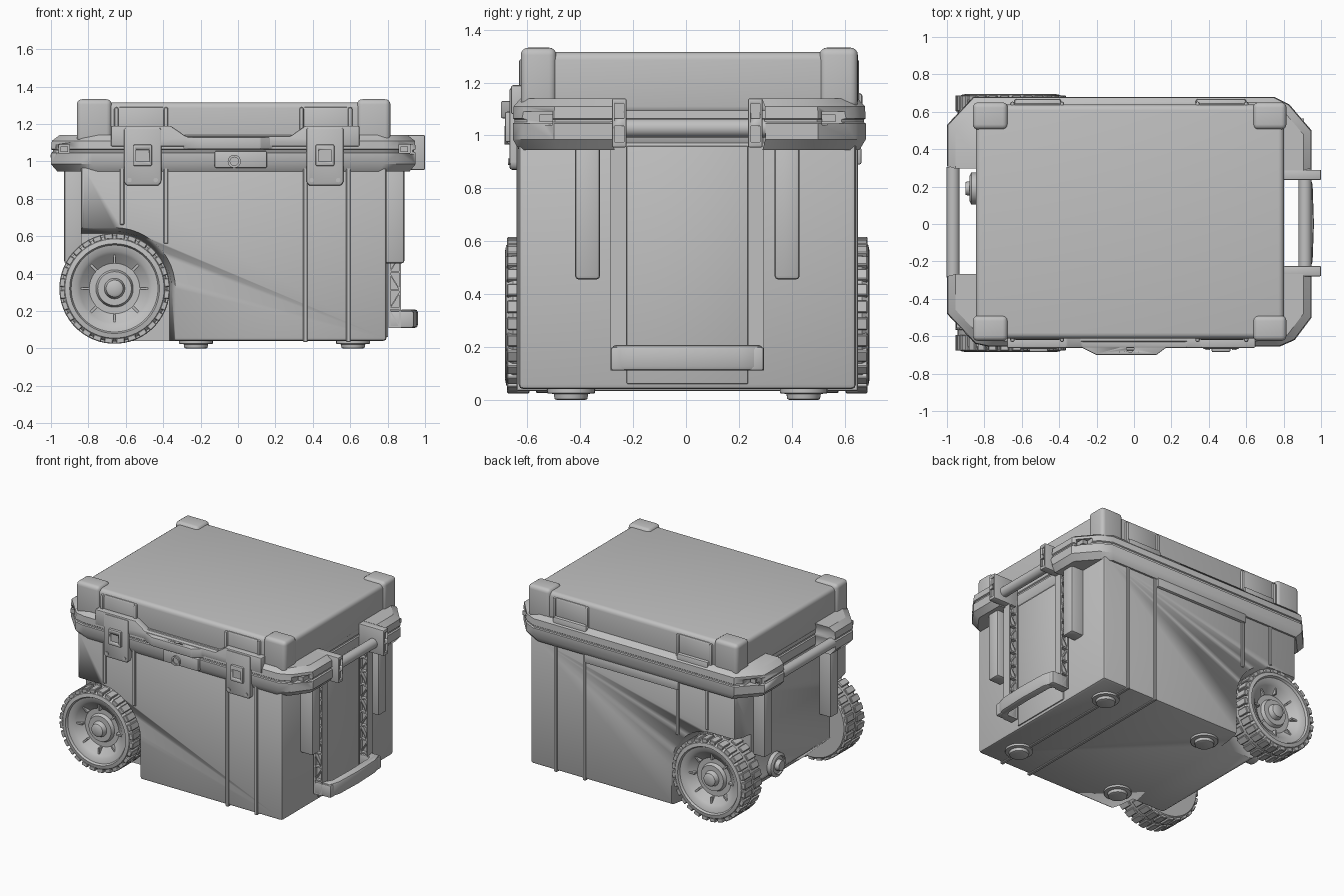
import bpy, bmesh, math
from mathutils import Vector, Matrix

if "Cube" in bpy.data.objects:
    bpy.data.objects.remove(bpy.data.objects["Cube"])

grey = bpy.data.materials.new("plain grey")
grey.use_nodes = True
grey.diffuse_color = (0.53, 0.53, 0.53, 1)
grey.node_tree.nodes["Principled BSDF"].inputs["Base Color"].default_value = grey.diffuse_color
YC = 0.005  # mirror plane of the body


def finish(name, bm, bevel=0, segs=2):
    bmesh.ops.recalc_face_normals(bm, faces=bm.faces)
    if bevel:
        edges = [e for e in bm.edges if e.is_manifold and e.calc_face_angle() > 0.5]
        bmesh.ops.bevel(bm, geom=edges, offset=bevel, segments=segs,
                        affect='EDGES', profile=0.5, clamp_overlap=True)
    mesh = bpy.data.meshes.new(name)
    bm.to_mesh(mesh)
    bm.free()
    mesh.materials.append(grey)
    obj = bpy.data.objects.new(name, mesh)
    bpy.context.scene.collection.objects.link(obj)
    bpy.ops.object.select_all(action='DESELECT')
    obj.select_set(True)
    bpy.context.view_layer.objects.active = obj
    bpy.ops.object.shade_smooth_by_angle(angle=math.radians(35))
    return obj


def loft(name, rings, bevel=0, segs=2):
    bm = bmesh.new()
    rows = [[bm.verts.new(p) for p in ring] for ring in rings]
    n = len(rows[0])
    for a, b in zip(rows, rows[1:]):
        for i in range(n):
            bm.faces.new((a[i], a[(i + 1) % n], b[(i + 1) % n], b[i]))
    bm.faces.new(rows[0])
    bm.faces.new(rows[-1])
    return finish(name, bm, bevel, segs)


def box(name, x, y, z, bevel=0, segs=2):
    return loft(name, [[(x[0], y[0], h), (x[1], y[0], h), (x[1], y[1], h), (x[0], y[1], h)]
                       for h in z], bevel, segs)


def prism_y(name, pts, y, bevel=0):
    return loft(name, [[(px, d, pz) for px, pz in pts] for d in y], bevel)


def lathe(name, profile, centre, axis, steps=48):
    """Turn (radius, distance) pairs about a line through centre."""
    rot = Vector((0, 0, 1)).rotation_difference(Vector(axis)).to_matrix()
    rings = []
    for r, d in profile:
        rings.append([Vector(centre) + rot @ Vector((r * math.cos(t), r * math.sin(t), d))
                      for t in (2 * math.pi * i / steps for i in range(steps))])
    return loft(name, rings)


def cut(obj, cutter):
    mod = obj.modifiers.new("cut", 'BOOLEAN')
    mod.operation = 'DIFFERENCE'
    mod.solver = 'EXACT'
    mod.object = cutter
    dg = bpy.context.evaluated_depsgraph_get()
    mesh = bpy.data.meshes.new_from_object(obj.evaluated_get(dg))
    obj.modifiers.clear()
    obj.data = mesh
    bpy.data.objects.remove(cutter)


def mirrored(y, s):
    return tuple(sorted(YC + s * v for v in y))


# Main body with the wheel end sloping up underneath
body = prism_y("body", [(-.84, .98), (-.84, .24), (-.62, .04), (.795, .04), (.795, .98)],
               (-.633, .643), .018)

# Flared wheel wells
WX, WZ = -.66, .32
def well_ring(r, y):
    arc = [(WX + r * math.cos(t), WZ + r * math.sin(t), 0)
           for t in (math.pi / 2 * i / 12 for i in range(13))]
    pts = [(WX + r, -.1)] + [(p[0], p[1]) for p in arc] + [(-1.1, WZ + r), (-1.1, -.1)]
    return [(px, y, pz) for px, pz in pts]

for s in (-1, 1):
    cut(body, loft("well_cutter", [well_ring(.295, YC + s * .45), well_ring(.305, YC + s * .54),
                                   well_ring(.33, YC + s * .66)]))

# Wrap-around body ribs, the ones over the wheels stop at the well
for x, bottom in ((-.62, .66), (-.385, .56), (.36, .033), (.59, .033)):
    box("body_rib", (x - .012, x + .012), (-.641, .651), (bottom, .97), .004, 1)

# Wheels with tread lugs, dished rims and hubs
tyre = [(.2, .48), (.27, .48), (.283, .495), (.283, .66), (.265, .685), (.24, .69), (.232, .675),
        (.2, .668), (.185, .655), (.135, .615), (.1, .615), (.09, .64), (.055, .64), (.045, .672),
        (.03, .68)]
for s in (-1, 1):
    lathe("wheel", tyre, (WX, YC, WZ), (0, s, 0), 64)
    bm = bmesh.new()
    for i in range(28):
        for half in (0, 1):
            a = 2 * math.pi * (i + half / 2) / 28
            m = (Matrix.Translation((WX, YC + s * (.64 if half else .53), WZ))
                 @ Matrix.Rotation(a, 4, 'Y') @ Matrix.Translation((.28, 0, 0))
                 @ Matrix.Diagonal((.03, .085, .046, 1)))
            bmesh.ops.create_cube(bm, size=1, matrix=m)
    finish("tyre_lugs", bm, .004, 1)
    bm = bmesh.new()
    for i in range(8):
        m = (Matrix.Translation((WX, YC + s * .635, WZ)) @ Matrix.Rotation(math.pi * i / 4, 4, 'Y')
             @ Matrix.Translation((.16, 0, 0)) @ Matrix.Diagonal((.05, .03, .012, 1)))
        bmesh.ops.create_cube(bm, size=1, matrix=m)
    finish("wheel_spokes", bm)
lathe("axle", [(.035, -.5), (.035, .5)], (WX, YC, WZ), (0, 1, 0), 24)

# Drain plug and feet
lathe("drain_plug", [(.085, -.05), (.085, .03), (.065, .04), (.06, .03), (.04, .03), (.035, .06)],
      (-.84, .19, .3), (-1, 0, 0), 32)
for x in (-.225, .615):
    for s in (-1, 1):
        lathe("foot", [(.09, .06), (.09, .025), (.065, .022), (.062, .003), (.055, 0)],
              (x, YC + s * .44, 0), (0, 0, 1), 32)

# Faceted rim with a notch behind each end handle
outline = [(-.85, -.64), (-.78, -.655), (.78, -.655), (.86, -.62), (.95, -.5), (.95, -.28),
           (.8, -.28), (.8, .3), (.95, .3), (.95, .5), (.83, .64), (.75, .68), (-.86, .68),
           (-1, .53), (-1, .31), (-.84, .31), (-.84, -.28), (-1, -.28), (-1, -.48)]
levels = ((.945, .965), (.985, 1), (1.045, 1), (1.05, .99), (1.06, .99), (1.065, 1),
          (1.11, .995), (1.14, .955))
rim = loft("rim", [[(x * k, y * k, z) for x, y in outline] for z, k in levels])

# Tie-down slots in the rim ends
for s in (-1, 1):
    for x in (-1, .95):
        cut(rim, box("slot_cutter", (x - .03, x + .03), mirrored((.51, .57), s), (1.04, 1.09)))
    for x in (-.93, .89):
        cut(rim, box("slot_cutter", (x - .03, x + .03), mirrored((.5, .68), s), (1.045, 1.09)))
        box("slot_pin", (x - .02, x + .02), mirrored((.5, .56), s), (1.05, 1.08))

# Lid, its corner caps and raised bands
box("lid", (-.845, .802), (-.612, .638), (1.08, 1.315), .03, 4)
for x in ((-.862, -.675), (.637, .815)):
    for y in ((-.625, -.49), (.505, .65)):
        box("corner_cap", x, y, (1.1, 1.332), .028, 4)
for x in ((-.65, -.385), (.34, .6)):
    box("lid_band", x, (-.62, .646), (1.1, 1.295), .02)
    for edge in x:
        box("lid_rib", (edge - .012, edge + .012), (-.632, .655), (1.1, 1.29), .015)

# Front lip rising at the latches and the locking tongue
lip = [(-.68, 1.08), (-.68, 1.19), (-.36, 1.19), (-.28, 1.135), (.28, 1.135), (.36, 1.19),
       (.65, 1.19), (.65, 1.08)]
prism_y("front_lip", lip, (-.662, -.6), .008)
tongue = loft("locking_tongue", [[(x, y, z) for x, y in ((-.32, -.64), (-.2, -.7), (.12, -.7),
              (.18, -.655), (.32, -.64))] for z in (1.065, 1.13)], .006)
cut(tongue, lathe("hole_cutter", [(.02, 1), (.02, 1.2)], (-.02, -.665, 0), (0, 0, 1), 24))
box("lock_plate", (-.125, .155), (-.675, -.6), (.965, 1.055), .008)
lathe("lock_eye", [(.035, 0), (.035, .015), (.022, .015), (.022, .005)], (-.02, -.672, 1),
      (0, -1, 0), 24)

# Latches
for cx in (-.51, .465):
    prism_y("latch_strap", [(cx - .1, .89), (cx - .085, .87), (cx + .085, .87), (cx + .1, .89),
                            (cx + .1, 1.18), (cx - .1, 1.18)], (-.668, -.61), .01)
    buckle = box("latch_buckle", (cx - .05, cx + .05), (-.685, -.64), (.975, 1.09), .008)
    cut(buckle, box("grip_cutter", (cx - .035, cx + .035), (-.72, -.672), (1.0, 1.06)))
    for dx in (-.07, .07):
        lathe("latch_rivet", [(.012, 0), (.012, .006)], (cx + dx, -.667, .9), (0, -1, 0), 16)

# Back hinge strip and hinge covers
box("hinge_strip", (-.4, .35), (.6, .664), (.89, .955), .008)
for x in ((-.64, -.39), (.33, .6)):
    box("hinge_cover", x, (.6, .668), (1.08, 1.16), .012)

# Side pillars, end handles and pull handle
for s in (-1, 1):
    box("right_pillar", (.75, .89), mirrored((.33, .425), s), (.455, .99), .014)
    box("left_pillar", (-.93, -.8), mirrored((.33, .425), s), (.455, .99), .014)
    bracket = box("handle_bracket", (.8, 1.0), mirrored((.23, .285), s), (.955, 1.14), .006)
    for z in ((.975, 1.035), (1.065, 1.12)):
        cut(bracket, box("pocket_cutter", (.985, 1.05), mirrored((.24, .275), s), z))
    # Truss arms
    y = mirrored((.23, .29), s)
    mid = YC + s * .26
    box("arm_web", (.81, .87), (mid - .006, mid + .006), (.11, 1.0))
    for x in ((.805, .815), (.862, .872)):
        box("arm_flange", x, y, (.11, 1.0))
    for i in range(9):
        lo, hi = .11 + i * .098, .11 + (i + 1) * .098
        a, b = (.812, .865) if i % 2 else (.865, .812)
        prism_y("arm_brace", [(a, lo), (a, lo + .012), (b, hi), (b, hi - .012)], y)
        box("arm_rung", (.812, .865), y, (lo, lo + .01))
    box("handle_end", (.81, .94), y, (.11, .2), .01)

for x in (.915, -.967):
    lathe("carry_bar", [(.035, -.29), (.035, .3)], (x, YC, 1.028), (0, 1, 0), 32)

grip = [(.85, -.28), (.93, -.28), (.955, -.2), (.962, 0), (.955, .21), (.93, .29),
        (.85, .29), (.895, .21), (.9, 0), (.895, -.2)]
loft("pull_grip", [[(x, y, z) for x, y in grip] for z in (.11, .208)], .016)
box("centre_panel", (.78, .803), (-.225, .235), (.06, .96), .005)
